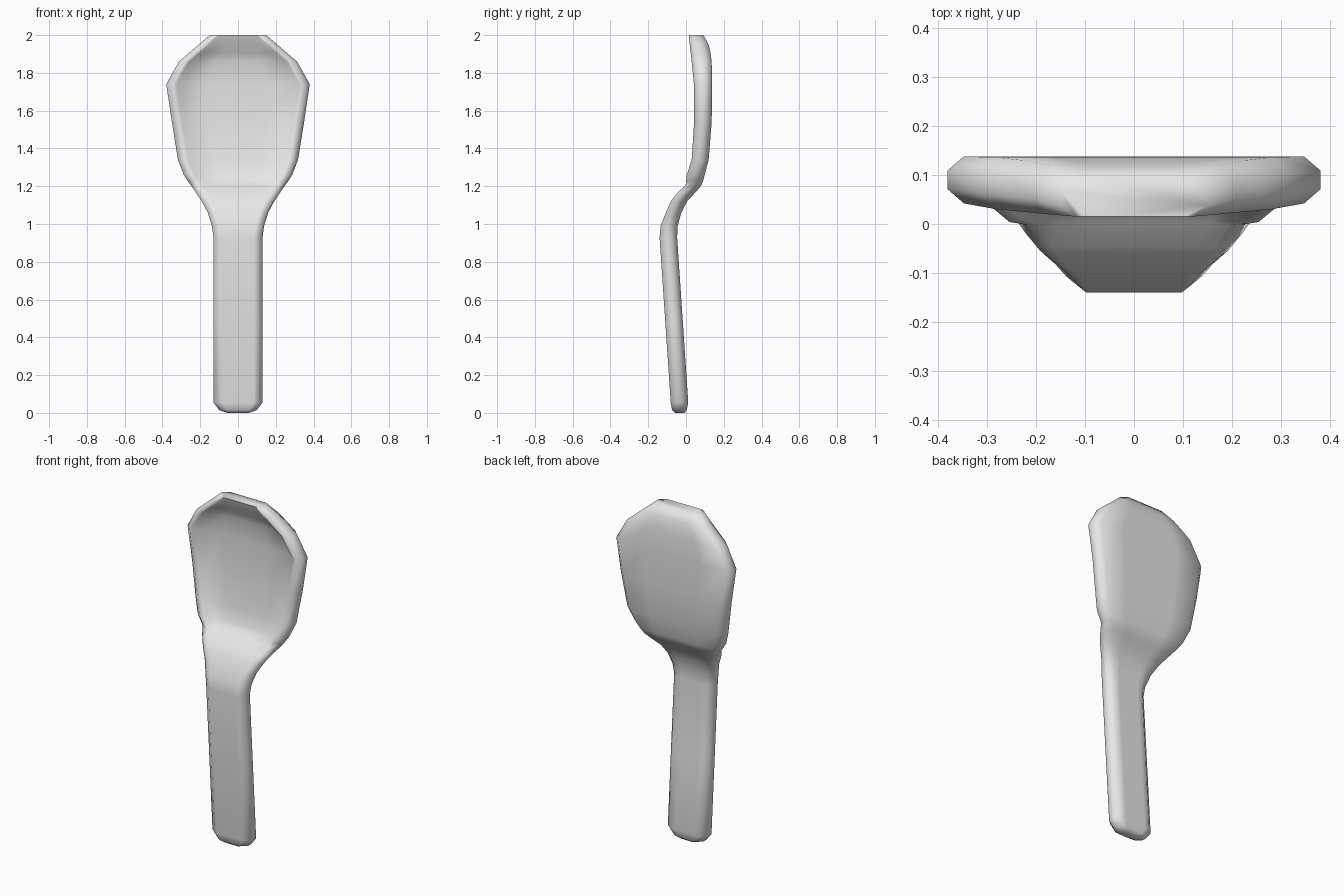
import bpy, bmesh, math

# Stations up the spoon: z, half width, front y, back y, dish depth
stations = [
    (0.000, 0.055, -0.058, -0.008, 0),
    (0.015, 0.100, -0.074, 0.004, 0),
    (0.055, 0.130, -0.081, 0.012, 0),
    (0.500, 0.130, -0.111, -0.018, 0),
    (0.930, 0.130, -0.140, -0.047, 0),
    (0.990, 0.138, -0.134, -0.044, 0),
    (1.060, 0.160, -0.107, -0.025, 0),
    (1.120, 0.192, -0.080, 0.006, 0),
    (1.165, 0.222, -0.046, 0.048, 0),
    (1.205, 0.250, -0.002, 0.082, 0.006),
    (1.230, 0.268, 0.001, 0.091, 0.032),
    (1.260, 0.287, 0.004, 0.099, 0.045),
    (1.340, 0.318, 0.030, 0.120, 0.036),
    (1.540, 0.350, 0.043, 0.136, 0.040),
    (1.740, 0.380, 0.042, 0.138, 0.043),
    (1.860, 0.313, 0.030, 0.136, 0.047),
    (1.905, 0.260, 0.025, 0.130, 0.036),
    (1.950, 0.208, 0.020, 0.120, 0.013),
    (2.000, 0.150, 0.015, 0.092, 0),
]


def section(z, w, yf, yb, d):
    """Closed rounded cross-section with a hollow of depth d in the front."""
    t = yb - yf
    r = min(0.033, w * 0.3)
    rim = w - r - min(0.022, w * 0.1)
    inner = w - r - min(0.06, w * 0.25)
    half = [
        (0, yf + d), (0.55 * inner, yf + 0.97 * d), (inner, yf + 0.8 * d),
        (rim, yf + 0.14 * d), (w - r, yf),
        (w, yf + 0.3 * t), (w, yf + 0.7 * t),
        (w - r, yb), (0.5 * w, yb), (0, yb),
    ]
    pts = half + [(-x, y) for x, y in reversed(half[1:-1])]
    return [(x, y, z) for x, y in pts]


# Handle, neck and bowl lofted as one skin
bm = bmesh.new()
rings = [[bm.verts.new(p) for p in section(*s)] for s in stations]
n = len(rings[0])
for a, b in zip(rings, rings[1:]):
    for i in range(n):
        j = (i + 1) % n
        bm.faces.new((a[i], a[j], b[j], b[i]))
bm.faces.new(rings[0][::-1])
bm.faces.new(rings[-1])
bmesh.ops.recalc_face_normals(bm, faces=bm.faces)

mesh = bpy.data.meshes.new("spoon")
bm.to_mesh(mesh)
bm.free()
spoon = bpy.data.objects.new("spoon", mesh)
bpy.context.collection.objects.link(spoon)

# Single plain grey
grey = bpy.data.materials.new("light grey")
grey.diffuse_color = (0.8, 0.8, 0.8, 1)
mesh.materials.append(grey)

# Smooth skin, sharp only at the flat cut on top
bpy.context.view_layer.objects.active = spoon
spoon.select_set(True)
bpy.ops.object.shade_smooth_by_angle(angle=math.radians(85))
